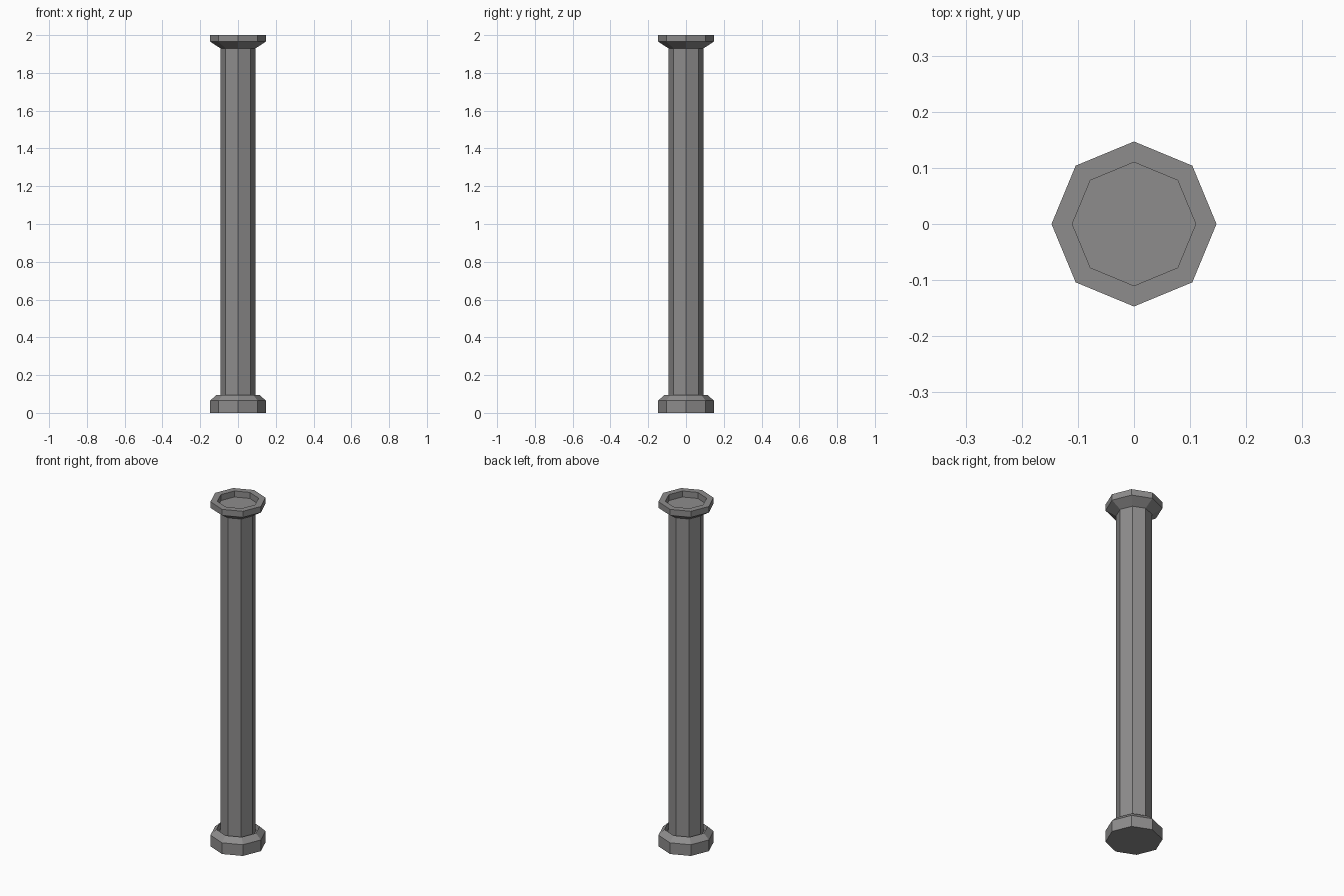
import bpy, bmesh, math

if "Cube" in bpy.data.objects:
    bpy.data.objects.remove(bpy.data.objects["Cube"])

SIDES = 8

grey = bpy.data.materials.new("stone_grey")
grey.diffuse_color = (0.27, 0.265, 0.265, 1)
grey.use_nodes = True
grey.node_tree.nodes["Principled BSDF"].inputs["Base Color"].default_value = grey.diffuse_color


def lathe(name, profile):
    """Octagonal turned part; profile of (radius, z), first and last rings are capped."""
    bm = bmesh.new()
    rings = []
    for r, z in profile:
        rings.append([bm.verts.new((r * math.cos(2 * math.pi * i / SIDES),
                                    r * math.sin(2 * math.pi * i / SIDES), z))
                      for i in range(SIDES)])
    for a, b in zip(rings, rings[1:]):
        for i in range(SIDES):
            j = (i + 1) % SIDES
            bm.faces.new((a[i], a[j], b[j], b[i]))
    bm.faces.new(rings[0][::-1])
    bm.faces.new(rings[-1])
    bmesh.ops.recalc_face_normals(bm, faces=bm.faces[:])
    me = bpy.data.meshes.new(name)
    bm.to_mesh(me)
    bm.free()
    me.materials.append(grey)
    ob = bpy.data.objects.new(name, me)
    bpy.context.collection.objects.link(ob)
    return ob


# One closed pillar: base with chamfered lip and shallow groove around the
# shaft, straight shaft, flared capital with a recessed top
lathe("pillar", [
    (0.147, 0.0), (0.147, 0.065), (0.115, 0.095), (0.11, 0.065),   # base
    (0.093, 0.065), (0.093, 1.93),                                 # shaft
    (0.147, 1.965), (0.147, 2.0), (0.11, 2.0), (0.11, 1.965),      # capital
])
